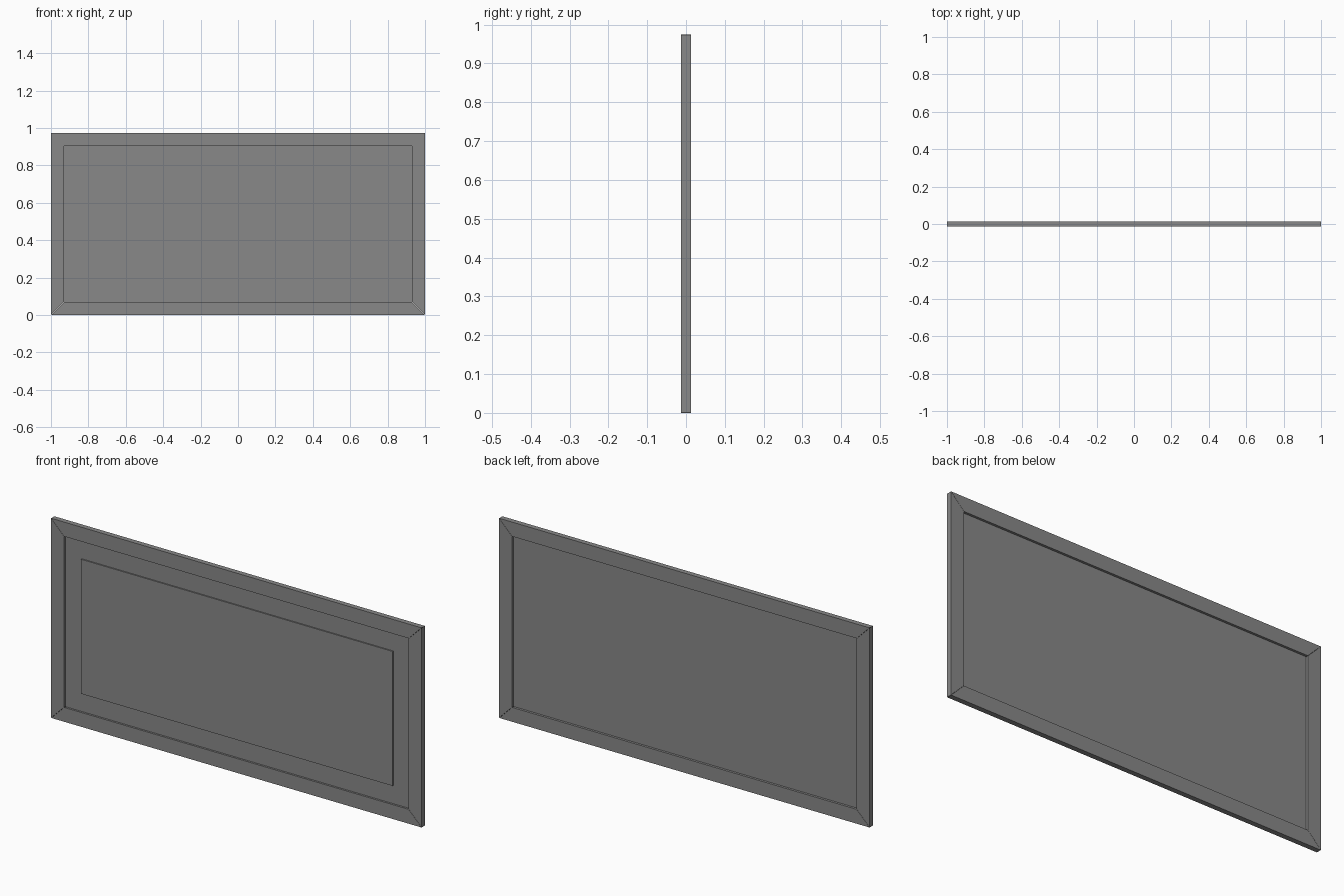
import bpy, bmesh

if "Cube" in bpy.data.objects:
    bpy.data.objects.remove(bpy.data.objects["Cube"])

W, H, D = 2.0, 0.974, 0.025      # overall width, height, depth
RAIL = 0.07                      # width of the frame rails
BORDER = 0.159                   # distance from outer edge to raised panel
GAP = 0.0006                     # hairline at each mitre joint


def prism(name, outline, y0, y1):
    """Extrude an outline in the xz plane from y0 to y1."""
    bm = bmesh.new()
    face = bm.faces.new([bm.verts.new((x, y0, z)) for x, z in outline])
    ext = bmesh.ops.extrude_face_region(bm, geom=[face])
    moved = [v for v in ext["geom"] if isinstance(v, bmesh.types.BMVert)]
    bmesh.ops.translate(bm, verts=moved, vec=(0, y1 - y0, 0))
    bmesh.ops.recalc_face_normals(bm, faces=bm.faces)
    mesh = bpy.data.meshes.new(name)
    bm.to_mesh(mesh)
    bm.free()
    obj = bpy.data.objects.new(name, mesh)
    bpy.context.collection.objects.link(obj)
    return obj


def rect(inset):
    """Corners of the outer rectangle shrunk by inset, from bottom left."""
    x, lo, hi = W / 2 - inset, inset, H - inset
    return [(-x, lo), (x, lo), (x, hi), (-x, hi)]


# Four mitred frame rails, each shortened by a hairline at both ends
outer, inner = rect(0), rect(RAIL)
steps = ((1, 0), (0, 1), (-1, 0), (0, -1))
for i, side in enumerate(("bottom", "right", "top", "left")):
    j = (i + 1) % 4
    dx, dz = (GAP * s for s in steps[i])
    a, b = outer[i], outer[j]
    c, d = inner[j], inner[i]
    outline = [(a[0] + dx, a[1] + dz), (b[0] - dx, b[1] - dz),
               (c[0] - dx, c[1] - dz), (d[0] + dx, d[1] + dz)]
    prism("frame_" + side, outline, -D / 2, D / 2)

# Thin backing board recessed within the frame
prism("backing_board", rect(RAIL), -0.003, 0.001)

# Raised centre panel on the front
prism("centre_panel", rect(BORDER), -0.009, -0.003)

# Dark grey finish
mat = bpy.data.materials.new("dark_grey")
mat.diffuse_color = (0.25, 0.25, 0.25, 1)
mat.use_nodes = True
mat.node_tree.nodes["Principled BSDF"].inputs["Base Color"].default_value = mat.diffuse_color
for obj in bpy.context.collection.objects:
    obj.data.materials.append(mat)
